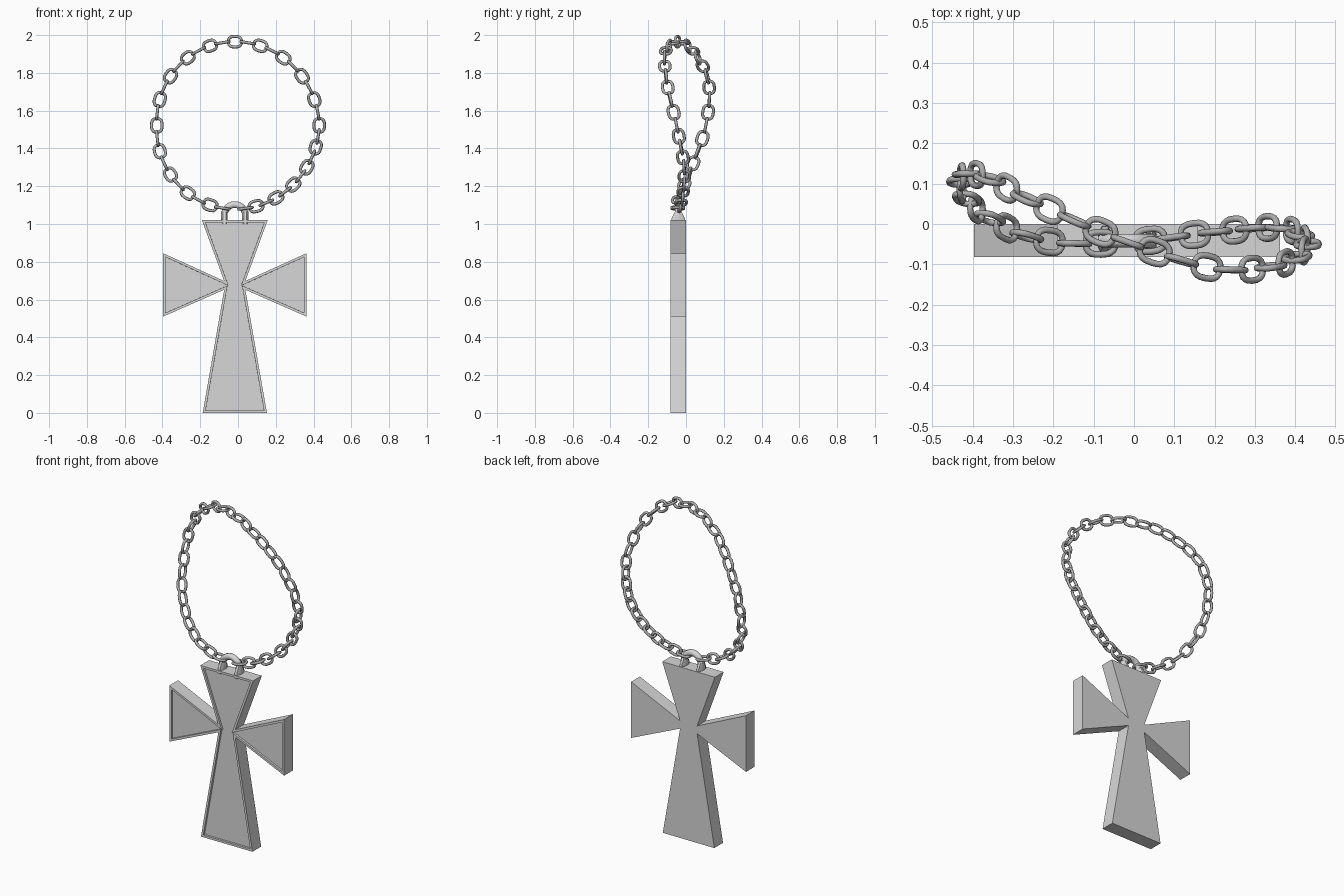
import bpy, bmesh, math
from mathutils import Vector

cube = bpy.data.objects.get("Cube")
if cube:
    bpy.data.objects.remove(cube, do_unlink=True)

CX, CY = -0.017, -0.041      # pendant centre line


def material(name, value):
    m = bpy.data.materials.new(name)
    m.use_nodes = True
    colour = (value, value, value, 1)
    m.diffuse_color = colour
    m.node_tree.nodes["Principled BSDF"].inputs["Base Color"].default_value = colour
    return m


silver = material("pale silver", 0.68)
steel = material("mid grey steel", 0.42)


def add_object(name, bm, mat, smooth):
    bmesh.ops.recalc_face_normals(bm, faces=bm.faces)
    mesh = bpy.data.meshes.new(name)
    bm.to_mesh(mesh)
    bm.free()
    mesh.materials.append(mat)
    ob = bpy.data.objects.new(name, mesh)
    bpy.context.collection.objects.link(ob)
    if smooth:
        bpy.ops.object.select_all(action='DESELECT')
        ob.select_set(True)
        bpy.context.view_layer.objects.active = ob
        bpy.ops.object.shade_smooth_by_angle(angle=math.radians(50))


def skin(bm, rings, closed):
    """Bridge successive rings of points with quads."""
    loops = [[bm.verts.new(p) for p in ring] for ring in rings]
    pairs = list(zip(loops, loops[1:]))
    if closed:
        pairs.append((loops[-1], loops[0]))
    else:
        bm.faces.new(loops[0])
        bm.faces.new(loops[-1])
    for a, b in pairs:
        for i in range(len(a)):
            j = (i + 1) % len(a)
            bm.faces.new((a[i], a[j], b[j], b[i]))


# Flared cross: half outline mirrored, extruded, with a recessed front panel
half = [(0.17, 0), (0.056, 0.652), (0.379, 0.51), (0.379, 0.845),
        (0.056, 0.698), (0.174, 1.02)]
outline = half + [(-x, z) for x, z in reversed(half)]
bm = bmesh.new()
front = bm.faces.new([bm.verts.new((CX + x, -0.082, z)) for x, z in outline])
back = bmesh.ops.extrude_face_region(bm, geom=[front], use_keep_orig=True)
for v in back["geom"]:
    if isinstance(v, bmesh.types.BMVert):
        v.co.y = 0
bmesh.ops.recalc_face_normals(bm, faces=bm.faces)
panel = min(bm.faces, key=lambda f: f.calc_center_median().y)
for width in (0.013, 0.0003):
    bmesh.ops.inset_region(bm, faces=[panel], thickness=width, use_even_offset=True)
for v in panel.verts:
    v.co.y += 0.012
add_object("cross_pendant", bm, silver, False)

# Hanging arch with feet that spread to the depth of the pendant
path = [(-0.03, 0.04), (0, 0.038), (0.035, 0.019)]
stations = [(Vector((0.055, 0, 1.03 + dz)), Vector((1, 0, 0)), d) for dz, d in path]
for i in range(1, 12):
    a = math.pi * i / 12
    out = Vector((math.cos(a), 0, math.sin(a)))
    stations.append((Vector((0, 0, 1.048)) + out * 0.055, out, 0.018))
for p, n, d in reversed(stations[:3]):
    stations.append((Vector((-p.x, 0, p.z)), -n, d))
rings = []
for p, n, d in stations:
    ring = []
    for k in range(8):
        t = math.tau * (k + 0.5) / 8
        ring.append(Vector((CX, CY, 0)) + p + n * 0.019 * math.cos(t)
                    + Vector((0, d * math.sin(t), 0)))
    rings.append(ring)
bm = bmesh.new()
skin(bm, rings, False)
add_object("hanging_arch", bm, silver, True)

# Chain path: an upright ellipse whose depth sways along its length
sway = [-0.05, -0.10, -0.11, -0.045, 0.045, 0.12,
        0.105, 0.03, -0.04, -0.045, -0.02, -0.01]


def chain_point(angle):
    s = (angle / 30) % 12
    i, f = int(s), s % 1
    a, b, c, d = (sway[(i + k) % 12] for k in (-1, 0, 1, 2))
    y = b + f * (c - a + f * (2 * a - 5 * b + 4 * c - d + f * (3 * (b - c) + d - a))) / 2
    r = math.radians(angle)
    return Vector((0.43 * math.cos(r) - 0.016 * abs(math.sin(r)), y,
                   1.522 + 0.443 * math.sin(r)))


# Chain links: every second link is turned a quarter
angles = [270 + 7.5 * i for i in range(1, 12)] + [9 * i for i in range(30)]
bm = bmesh.new()
for i, angle in enumerate(angles):
    centre = chain_point(angle)
    along = (chain_point(angle + 3) - chain_point(angle - 3)).normalized()
    side = along.cross(Vector((0, 1, 0))).normalized()
    flat = along.cross(side)
    if i % 2 == 0:
        side, flat = flat, side
    centreline = []
    for k in range(20):
        t = math.tau * k / 20
        c, s = math.cos(t), math.sin(t)
        centreline.append(centre
                          + along * 0.037 * math.copysign(abs(c) ** 0.75, c)
                          + side * 0.028 * math.copysign(abs(s) ** 0.75, s))
    rings = []
    for k, p in enumerate(centreline):
        tangent = (centreline[(k + 1) % 20] - centreline[k - 1]).normalized()
        out = tangent.cross(flat)
        rings.append([p + 0.008 * (out * math.cos(u) + flat * math.sin(u))
                      for u in (math.tau * j / 8 for j in range(8))])
    skin(bm, rings, True)
add_object("chain_links", bm, steel, True)
